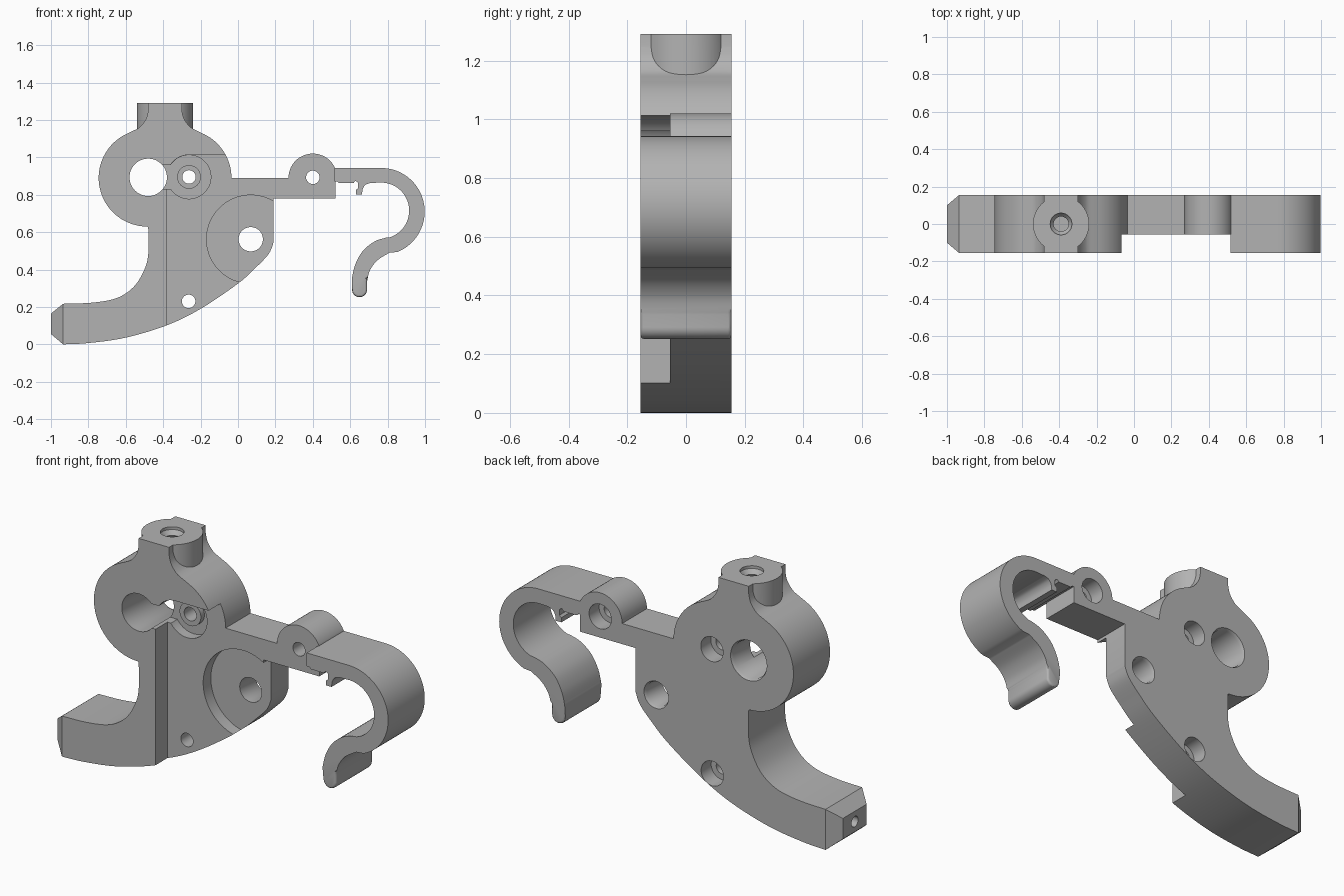
import bpy
import bmesh
from math import cos, sin, radians, pi
from mathutils import Vector

if "Cube" in bpy.data.objects:
    bpy.data.objects.remove(bpy.data.objects["Cube"], do_unlink=True)

grey = bpy.data.materials.new("plain grey")
grey.use_nodes = True
grey.diffuse_color = (0.45, 0.45, 0.45, 1)
grey.node_tree.nodes["Principled BSDF"].inputs["Base Color"].default_value = (0.45, 0.45, 0.45, 1)

HALF = 0.155      # half thickness
PLATE = -0.055    # front face of the thin plate


def finish(name, bm):
    bmesh.ops.recalc_face_normals(bm, faces=bm.faces)
    mesh = bpy.data.meshes.new(name)
    bm.to_mesh(mesh)
    bm.free()
    mesh.materials.append(grey)
    ob = bpy.data.objects.new(name, mesh)
    bpy.context.collection.objects.link(ob)
    return ob


def prism(name, pts, lo, hi, axis="y"):
    """Extrude a closed outline along y (x, z points) or z (x, y points)."""
    bm = bmesh.new()
    place = (lambda p, h: (p[0], h, p[1])) if axis == "y" else (lambda p, h: (p[0], p[1], h))
    face = bm.faces.new([bm.verts.new(place(p, lo)) for p in pts])
    new = bmesh.ops.extrude_face_region(bm, geom=[face])["geom"]
    shift = Vector(place((0, 0), hi - lo))
    bmesh.ops.translate(bm, vec=shift, verts=[v for v in new if isinstance(v, bmesh.types.BMVert)])
    return finish(name, bm)


def lathe(name, profile, place, n=48):
    """Solid of revolution: profile holds (radius, height), place maps (u, v, h) to a point."""
    bm = bmesh.new()
    rings = [[bm.verts.new(place(r * cos(2 * pi * i / n), r * sin(2 * pi * i / n), h))
              for i in range(n)] for r, h in profile]
    for a, b in zip(rings, rings[1:]):
        for i in range(n):
            j = (i + 1) % n
            bm.faces.new((a[i], a[j], b[j], b[i]))
    bm.faces.new(rings[0])
    bm.faces.new(rings[-1])
    return finish(name, bm)


def along_y(x, z):
    return lambda u, v, h: (x + u, h, z + v)


def arc(cx, cz, r, a0, a1, n=28):
    return [(cx + r * cos(radians(a0 + (a1 - a0) * i / n)),
             cz + r * sin(radians(a0 + (a1 - a0) * i / n))) for i in range(n + 1)]


def spline(pts, n=6):
    """Smooth curve through a few points."""
    p = [Vector(q) for q in [pts[0]] + pts + [pts[-1]]]
    out = []
    for a, b, c, d in zip(p, p[1:], p[2:], p[3:]):
        for i in range(n):
            t = i / n
            q = 0.5 * (2 * b + (c - a) * t + (2 * a - 5 * b + 4 * c - d) * t ** 2
                       + (3 * b - a - 3 * c + d) * t ** 3)
            out.append(tuple(q))
    return out + [tuple(p[-1])]


def combine(ob, tool, operation="DIFFERENCE"):
    mod = ob.modifiers.new("combine", "BOOLEAN")
    mod.operation = operation
    mod.solver = "EXACT"
    mod.object = tool
    bpy.context.view_layer.objects.active = ob
    bpy.ops.object.modifier_apply(modifier=mod.name)
    bpy.data.objects.remove(tool, do_unlink=True)


# Body outline: tail, belly, arm with lug, twin-arc head, neck, curved leg
NECK = -0.39
shoulder = arc(-0.295, 0.89, 0.26, 0, 66) + spline(
    [(-0.215, 1.14), (-0.255, 1.162), (-0.288, 1.205), (-0.3, 1.25)])
shoulder.append((-0.3, 1.29))
mirrored = [(2 * NECK - x, z) for x, z in reversed(shoulder)]
outline = [(-1, 0.055)]
outline += spline([(-0.935, 0), (-0.8, 0.007), (-0.6, 0.036), (-0.38, 0.102), (-0.2, 0.19),
                   (0, 0.325), (0.1, 0.415), (0.165, 0.485), (0.19, 0.545)])
outline += [(0.19, 0.78), (0.52, 0.78)]
outline += arc(0.4, 0.89, 0.13, 22.6, 180)
outline += shoulder + mirrored
outline += arc(-0.485, 0.89, 0.26, 183, 270)
outline += spline([(-0.48, 0.625), (-0.48, 0.48), (-0.505, 0.39), (-0.56, 0.305),
                   (-0.65, 0.247), (-0.78, 0.223), (-0.935, 0.217)])
outline += [(-1, 0.165)]
body = prism("lever_body", outline, -HALF, HALF)

# Round neck
combine(body, lathe("neck", [(0.15, 1.05), (0.15, 1.29)],
                    lambda u, v, h: (NECK + u, v, h), 64), "UNION")

# Thin plate: front layer removed right of the leg and below the head
step = [(-0.38, -0.1), (0.7, -0.1), (0.7, 1.1), (0.1, 1.1), (0.1, 1.013)]
step += arc(-0.262, 0.895, 0.118, 90, 180)
combine(body, prism("front_step", step, -0.3, PLATE))

# Round pocket with a raised screw seat, opened toward the pivot hole
combine(body, lathe("seat_pocket", [(0.117, -0.3), (0.117, 0), (0.063, 0), (0.063, -0.03), (0.002, -0.03)],
                    along_y(-0.262, 0.895)))
combine(body, prism("pocket_opening", [(-0.43, 0.83), (-0.35, 0.83), (-0.35, 0.96), (-0.43, 0.96)], -0.3, 0.0))

# Large spring pocket
combine(body, lathe("spring_pocket", [(0.236, -0.3), (0.236, 0.01)], along_y(0.068, 0.562), 80))

# Through holes: pivot, spring post
for x, z, r in ((-0.48, 0.893, 0.1), (0.068, 0.562, 0.065)):
    combine(body, lathe("hole", [(r, -0.3), (r, 0.14), (r + 0.008, 0.156), (r + 0.008, 0.3)], along_y(x, z)))

# Screw holes, counterbored from the back
for x, z in ((-0.262, 0.895), (-0.264, 0.23), (0.4, 0.893)):
    combine(body, lathe("screw_hole", [(0.036, -0.3), (0.036, 0.07), (0.066, 0.07), (0.066, 0.3)], along_y(x, z)))

# Threaded hole in the neck
thread = [(0.04, 1.07)]
for i in range(5):
    thread += [(0.057, 1.09 + i * 0.036), (0.04, 1.108 + i * 0.036)]
thread += [(0.058, 1.275), (0.058, 1.35)]
combine(body, lathe("thread", thread, lambda u, v, h: (NECK + u, v, h)))

# Tapered tail tip with a small hole
for s in (-1, 1):
    wedge = [(-1.05, s * 0.0577), (-0.935, s * HALF), (-0.935, s * 0.25), (-1.05, s * 0.25)]
    combine(body, prism("tip_taper", wedge, -0.1, 0.4, "z"))
combine(body, lathe("tip_hole", [(0.028, -1.1), (0.028, -0.88)],
                    lambda u, v, h: (h, u, 0.11 + v), 24))

# Hooked finger with a small catch underneath
hook = [(0.515, 0.943)] + arc(0.765, 0.71, 0.233, 90, -68, 40)
hook += spline([(0.81, 0.49), (0.745, 0.449), (0.705, 0.395), (0.69, 0.335)])
hook += arc(0.65, 0.292, 0.04, 0, -180, 14)
hook += spline([(0.61, 0.36), (0.628, 0.43), (0.668, 0.5), (0.73, 0.55), (0.79, 0.57)])
hook += arc(0.765, 0.715, 0.15, -72, 90, 36)
hook += spline([(0.71, 0.863), (0.682, 0.853), (0.667, 0.83), (0.663, 0.8)])
hook += [(0.63, 0.8), (0.63, 0.825), (0.642, 0.835), (0.642, 0.865), (0.628, 0.874),
         (0.617, 0.862), (0.54, 0.862), (0.53, 0.872), (0.515, 0.872)]
finger = prism("hook_finger", hook, -HALF, HALF)

# Soften the finger end
mesh = finger.data
bm = bmesh.new()
bm.from_mesh(mesh)
rim = [e for e in bm.edges if abs(e.verts[0].co.y - e.verts[1].co.y) < 0.001
       and all(v.co.z < 0.36 for v in e.verts)]
bmesh.ops.bevel(bm, geom=rim, offset=0.012, segments=3, affect="EDGES", profile=0.5)
bm.to_mesh(mesh)
bm.free()

# Smooth curves, crisp edges
for ob in (body, finger):
    bpy.ops.object.select_all(action="DESELECT")
    ob.select_set(True)
    bpy.context.view_layer.objects.active = ob
    bpy.ops.object.shade_smooth_by_angle(angle=radians(30))
